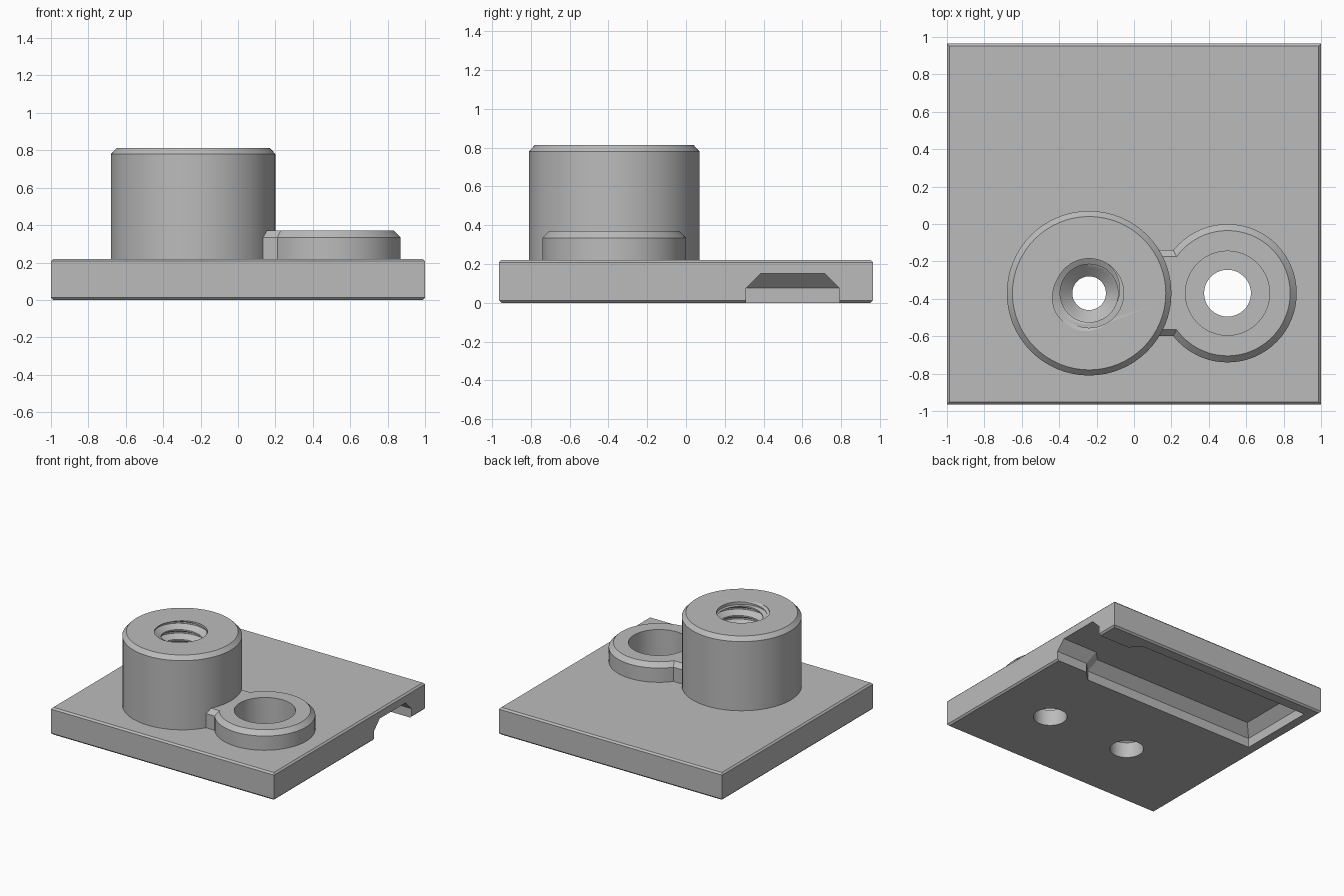
import bpy, bmesh
from math import cos, sin, tau

if "Cube" in bpy.data.objects:
    bpy.data.objects.remove(bpy.data.objects["Cube"], do_unlink=True)

SIDES = 64
POST = (-0.24, -0.37)
BOSS = (0.50, -0.37)

grey = bpy.data.materials.new("plain_grey")
grey.use_nodes = True
grey.diffuse_color = (0.5, 0.5, 0.5, 1)
grey.node_tree.nodes["Principled BSDF"].inputs["Base Color"].default_value = (0.5, 0.5, 0.5, 1)


def loft(name, rings):
    """Closed solid through rings of points; each ring repeats its seam point."""
    bm = bmesh.new()
    rows = [[bm.verts.new(p) for p in ring] for ring in rings]
    for a, b in zip(rows, rows[1:]):
        for i in range(len(a) - 1):
            bm.faces.new((a[i], a[i + 1], b[i + 1], b[i]))
    for end in (rows[0], rows[-1]):
        bm.faces.new(end[:-1])
    bmesh.ops.remove_doubles(bm, verts=bm.verts, dist=1e-5)
    bmesh.ops.recalc_face_normals(bm, faces=bm.faces)
    mesh = bpy.data.meshes.new(name)
    bm.to_mesh(mesh)
    bm.free()
    mesh.materials.append(grey)
    obj = bpy.data.objects.new(name, mesh)
    bpy.context.collection.objects.link(obj)
    return obj


def circle(centre, r, z):
    return [(centre[0] + r * cos(tau * i / SIDES), centre[1] + r * sin(tau * i / SIDES), z)
            for i in range(SIDES + 1)]


def turned(name, centre, profile):
    return loft(name, [circle(centre, r, z) for r, z in profile])


def rect(x0, x1, y0, y1, z):
    return [(x0, y0, z), (x1, y0, z), (x1, y1, z), (x0, y1, z), (x0, y0, z)]


def finish(obj, cutters=()):
    """Cut the part, then smooth its round faces."""
    bpy.ops.object.select_all(action='DESELECT')
    bpy.context.view_layer.objects.active = obj
    obj.select_set(True)
    for cutter in cutters:
        mod = obj.modifiers.new("cut", 'BOOLEAN')
        mod.operation = 'DIFFERENCE'
        mod.solver = 'EXACT'
        mod.object = cutter
        bpy.ops.object.modifier_apply(modifier=mod.name)
    bpy.ops.object.shade_smooth_by_angle(angle=0.5)


# Threaded bore: a helical groove trimmed between two heights
PITCH, LOW, HIGH = 0.08, 0.234, 0.9
GROOVE = [(0, 0.155), (0.15, 0.155), (0.5, 0.205), (0.65, 0.205), (1, 0.155)]


def groove_radius(phase):
    phase %= 1
    for (f0, r0), (f1, r1) in zip(GROOVE, GROOVE[1:]):
        if phase <= f1:
            return r0 + (r1 - r0) * (phase - f0) / (f1 - f0)


def thread_ring(turn, step):
    ring = []
    for i in range(SIDES + 1):
        t = i / SIDES
        raw = LOW + PITCH * (turn + GROOVE[step][0] + t)
        z = min(max(raw, LOW), HIGH)
        r = GROOVE[step][1] if z == raw else groove_radius((z - LOW) / PITCH - t)
        ring.append((POST[0] + r * cos(tau * t), POST[1] + r * sin(tau * t), z))
    return ring


bore_rings = [circle(POST, r, z) for r, z in
              [(0.125, -0.1), (0.125, 0.125), (0.09, 0.15), (0.09, 0.165), (0.155, 0.225)]]
bore_rings += [thread_ring(k, s) for k in range(-2, 10) for s in range(4)]
thread_bore = loft("thread_bore_cutter", bore_rings)
thread_entry = turned("thread_entry_cutter", POST, [(0.185, 0.79), (0.185, 0.95)])

# Counterbored screw hole
screw_bore = turned("screw_bore_cutter", BOSS,
                    [(0.125, -0.1), (0.125, 0.13), (0.225, 0.13), (0.225, 0.5)])


# Underside pocket with a narrower mouth and sloped upper walls
def pocket(inset, z):
    mid, wide, narrow, neck = 0.55, 0.32 - inset, 0.24 - inset, inset * 0.414
    half = [(1.1, narrow), (0.72 - neck, narrow), (0.64 - neck, wide), (-0.915 + inset, wide)]
    pts = [(x, mid + y, z) for x, y in half] + [(x, mid - y, z) for x, y in reversed(half)]
    return pts + pts[:1]


slot = loft("slot_cutter", [pocket(0, -0.1), pocket(0, 0.075), pocket(0.075, 0.15)])

# Base plate with thin chamfers above and below
plate = loft("base_plate", [rect(-1 + c, 1 - c, -0.965 + c, 0.965 - c, z) for c, z in
                            [(0.013, 0), (0, 0.013), (0, 0.207), (0.013, 0.22)]])
finish(plate, (slot, thread_bore, screw_bore))

# Tall threaded post
post = turned("threaded_post", POST, [(0.44, 0.21), (0.44, 0.78), (0.41, 0.812)])
finish(post, (thread_bore, thread_entry))

# Low boss around the screw hole
boss = turned("screw_boss", BOSS, [(0.37, 0.21), (0.37, 0.335), (0.335, 0.37)])
finish(boss, (screw_bore,))

# Short web joining post and boss
web = loft("joining_web", [rect(0.1, 0.265, -0.6 + c, -0.14 - c, z) for c, z in
                           [(0, 0.21), (0, 0.335), (0.035, 0.37)]])
finish(web)

for cutter in (thread_bore, thread_entry, screw_bore, slot):
    bpy.data.objects.remove(cutter, do_unlink=True)
